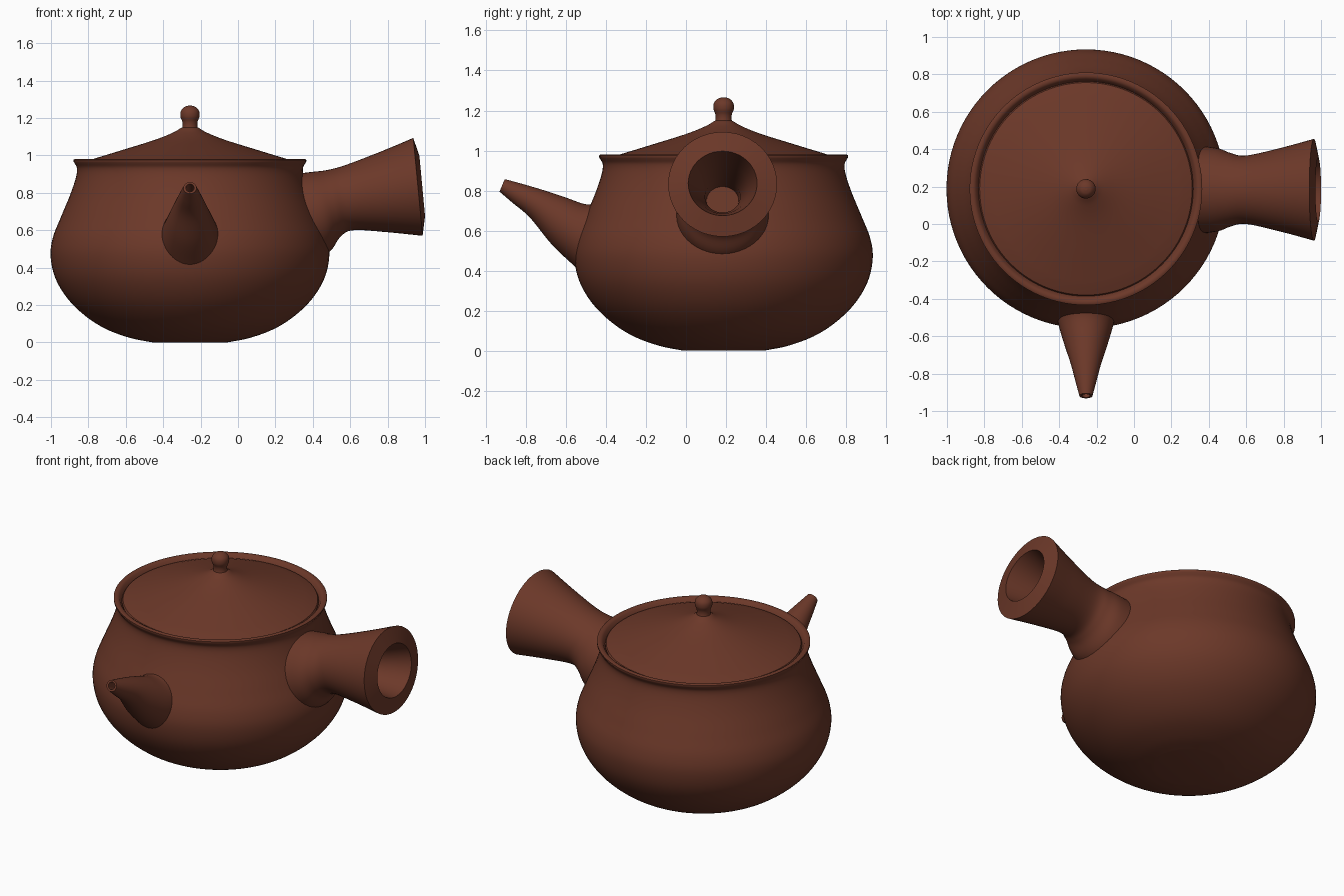
import bpy, bmesh, math
from mathutils import Vector

if "Cube" in bpy.data.objects:
    bpy.data.objects.remove(bpy.data.objects["Cube"])

CX, CY = -0.257, 0.188   # axis of the pot
clay = bpy.data.materials.new("clay")
clay.diffuse_color = (0.15, 0.04, 0.022, 1)
clay.use_nodes = True
clay.node_tree.nodes["Principled BSDF"].inputs["Base Color"].default_value = clay.diffuse_color


def spline(pts, n=6):
    """Smooth curve through the given points (Catmull-Rom)."""
    p = [Vector(q) for q in pts]
    p = [2 * p[0] - p[1]] + p + [2 * p[-1] - p[-2]]
    out = []
    for i in range(1, len(p) - 2):
        a, b, c, d = p[i - 1:i + 3]
        for k in range(n):
            t = k / n
            out.append(0.5 * (2 * b + (c - a) * t + (2 * a - 5 * b + 4 * c - d) * t * t
                              + (3 * b - a - 3 * c + d) * t ** 3))
    return out + [p[-2]]


def skin(name, rings, angle=35, cap_start=False, cap_end=False):
    """Join a list of closed point rings into one smooth-shaded object."""
    bm = bmesh.new()
    vs = [[bm.verts.new(q) for q in r] for r in rings]
    n = len(vs[0])
    for a, b in zip(vs, vs[1:]):
        for i in range(n):
            j = (i + 1) % n
            bm.faces.new((a[i], a[j], b[j], b[i]))
    if cap_start:
        bm.faces.new(vs[0])
    if cap_end:
        bm.faces.new(vs[-1])
    bmesh.ops.remove_doubles(bm, verts=bm.verts, dist=1e-5)
    bmesh.ops.recalc_face_normals(bm, faces=bm.faces)
    me = bpy.data.meshes.new(name)
    bm.to_mesh(me)
    bm.free()
    ob = bpy.data.objects.new(name, me)
    bpy.context.collection.objects.link(ob)
    me.materials.append(clay)
    bpy.ops.object.select_all(action='DESELECT')
    ob.select_set(True)
    bpy.context.view_layer.objects.active = ob
    bpy.ops.object.shade_smooth_by_angle(angle=math.radians(angle))
    return ob


def lathe(name, profile, n=96):
    rings = [[(CX + r * math.cos(2 * math.pi * i / n), CY + r * math.sin(2 * math.pi * i / n), z)
              for i in range(n)] for r, z in profile]
    return skin(name, rings, cap_start=True, cap_end=True)


def tube_rings(sections, side, n=48):
    """Ellipses from (top u, top z, bottom u, bottom z, half width) sections."""
    out = []
    for tu, tz, bu, bz, w in sections:
        ring = []
        for i in range(n):
            a = 2 * math.pi * i / n
            k = (1 + math.cos(a)) / 2
            u, z, s = bu + (tu - bu) * k, bz + (tz - bz) * k, w * math.sin(a)
            ring.append(side(u, s, z))
        out.append(ring)
    return out


# pot body: outside, rolled rim, then inside wall
outer = spline([(.20, 0), (.32, .024), (.45, .072), (.56, .142), (.655, .235), (.72, .345), (.745, .46),
                (.733, .56), (.69, .67), (.64, .79), (.61, .88), (.604, .93), (.618, .96)])
rim = [(.622, .966), (.622, .976), (.616, .98), (.60, .98), (.588, .973), (.576, .95), (.565, .93)]
inner = spline([(.565, .90), (.60, .79), (.69, .56), (.70, .45), (.62, .26), (.43, .1), (.2, .045)])
lathe("pot_body", outer + rim + inner)

# lid: low flared cone with underside
lid = [(.50, .93), (.568, .94), (.574, .952), (.568, .962)] + spline(
    [(.52, .98), (.36, 1.029), (.187, 1.083), (.09, 1.122), (.045, 1.148), (.02, 1.155)])
lathe("lid", lid)

# knob
lathe("lid_knob", spline([(.047, 1.13), (.04, 1.155), (.041, 1.18), (.051, 1.208),
                          (.049, 1.236), (.032, 1.257), (.012, 1.265), (0.001, 1.266)]), 48)

# spout: tapered tube leaning to -y with an open tip
side_spout = lambda u, s, z: (CX + s, u, z)
spout = spline([(-.40, .75, -.45, .32, .16), (-.49, .73, -.555, .42, .150), (-.60, .765, -.67, .53, .118),
                (-.705, .80, -.78, .665, .082), (-.82, .834, -.868, .74, .055), (-.905, .857, -.932, .795, .035)], 5)
bore = [(-.910, .847, -.927, .805, .022), (-.80, .80, -.82, .75, .025), (-.60, .70, -.62, .60, .04)]
skin("spout", tube_rings(spout + bore, side_spout), cap_end=True)

# handle: hollow waisted side grip, leaning up to +x
side_handle = lambda u, s, z: (u, CY - 0.005 + s, z)
grip = spline([(.30, .90, .40, .42, .235), (.40, .912, .495, .49, .222), (.48, .922, .55, .567, .197),
               (.58, .95, .62, .60, .183), (.77, 1.023, .80, .589, .224), (.937, 1.093, .987, .57, .272)])
hollow = [(.97, .997, 1.0, .675, .172), (.80, .93, .82, .685, .13),
          (.58, .85, .60, .69, .088), (.42, .82, .44, .68, .08)]
skin("handle", tube_rings(grip + hollow, side_handle), cap_end=True)
